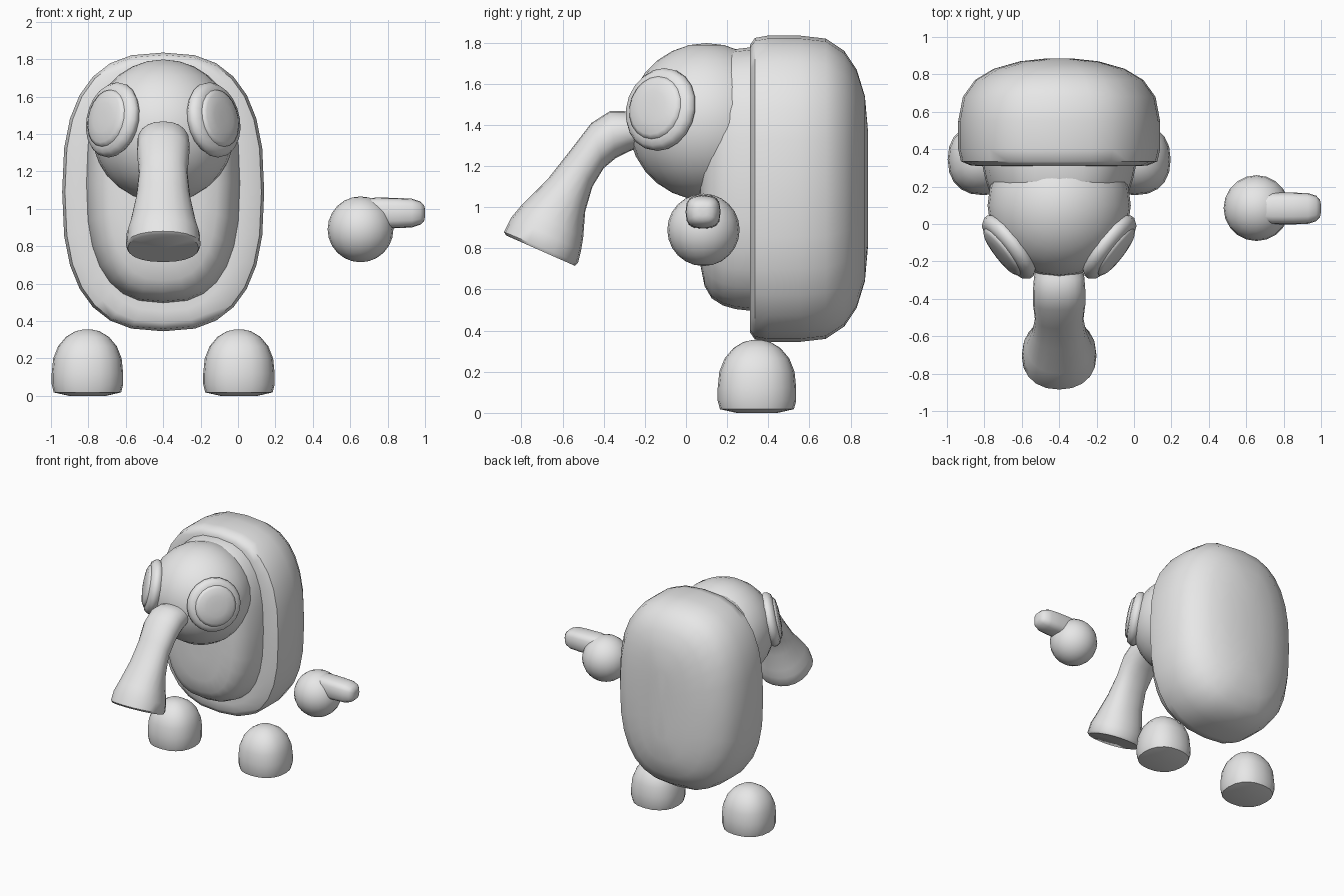
import bpy, bmesh, math
from mathutils import Vector, Matrix

if "Cube" in bpy.data.objects:
    bpy.data.objects.remove(bpy.data.objects["Cube"])

grey = bpy.data.materials.new("plain_grey")
grey.diffuse_color = (0.8, 0.8, 0.8, 1)
grey.use_nodes = True
grey.node_tree.nodes["Principled BSDF"].inputs["Base Color"].default_value = grey.diffuse_color
CX = -0.4  # centre line of the creature


def finish(name, bm, angle=50):
    bmesh.ops.recalc_face_normals(bm, faces=bm.faces)
    mesh = bpy.data.meshes.new(name)
    bm.to_mesh(mesh)
    bm.free()
    mesh.materials.append(grey)
    ob = bpy.data.objects.new(name, mesh)
    bpy.context.collection.objects.link(ob)
    bpy.ops.object.select_all(action='DESELECT')
    ob.select_set(True)
    bpy.context.view_layer.objects.active = ob
    bpy.ops.object.shade_smooth_by_angle(angle=math.radians(angle))
    return ob


def outline(a, b, n, count):
    """Points of a rounded-box outline with half sizes a and b."""
    pts = []
    for i in range(count):
        t = 2 * math.pi * i / count
        c, s = math.cos(t), math.sin(t)
        pts.append((a * math.copysign(abs(c) ** (2 / n), c),
                    b * math.copysign(abs(s) ** (2 / n), s)))
    return pts


def loft(name, sections, angle=50):
    """Skin a list of point rings and close both ends."""
    bm = bmesh.new()
    rings = [[bm.verts.new(p) for p in sec] for sec in sections]
    k = len(rings[0])
    for r0, r1 in zip(rings, rings[1:]):
        for i in range(k):
            j = (i + 1) % k
            bm.faces.new((r0[i], r0[j], r1[j], r1[i]))
    for ring in (rings[0], rings[-1]):
        mid = sum((v.co for v in ring), Vector()) / k
        c = bm.verts.new(mid)
        for i in range(k):
            bm.faces.new((ring[i], ring[(i + 1) % k], c))
    return finish(name, bm, angle)


def loft_y(name, cz, profile, n=2.6, count=28):
    """Rounded block along y from (y, half width, half height)."""
    return loft(name, [[(CX + u, y, cz + v) for u, v in outline(w, h, n, count)]
                       for y, w, h in profile])


def ball(name, centre, radius, seg=20):
    bm = bmesh.new()
    bmesh.ops.create_uvsphere(bm, u_segments=seg, v_segments=seg // 2 + 2, radius=radius,
                              matrix=Matrix.Translation(centre))
    return finish(name, bm)


# Large back shell
loft_y("back_shell", 1.09, [
    (0.31, 0.40, 0.64), (0.312, 0.47, 0.70), (0.335, 0.525, 0.733), (0.40, 0.54, 0.745),
    (0.55, 0.54, 0.745), (0.68, 0.515, 0.73), (0.77, 0.45, 0.67), (0.83, 0.35, 0.58),
    (0.87, 0.21, 0.45), (0.885, 0.07, 0.28)])

# Belly in front of the shell
loft_y("belly", 1.137, [
    (0.35, 0.41, 0.64), (0.31, 0.41, 0.64), (0.24, 0.395, 0.632), (0.18, 0.375, 0.615),
    (0.125, 0.34, 0.58), (0.09, 0.29, 0.52), (0.07, 0.20, 0.42), (0.065, 0.08, 0.25)])

# Head
ball("head", (CX, 0.1, 1.415), 0.383, 24)

# Trunk-like nose: upper (y, z), lower (y, z), half width
trunk = [((-0.18, 1.44), (-0.18, 1.31), 0.12), ((-0.30, 1.467), (-0.28, 1.27), 0.135),
         ((-0.37, 1.467), (-0.34, 1.24), 0.14), ((-0.46, 1.41), (-0.40, 1.19), 0.14),
         ((-0.56, 1.28), (-0.455, 1.10), 0.13), ((-0.67, 1.14), (-0.49, 0.98), 0.145),
         ((-0.80, 1.01), (-0.50, 0.85), 0.175), ((-0.85, 0.95), (-0.51, 0.79), 0.195),
         ((-0.885, 0.88), (-0.525, 0.73), 0.20), ((-0.875, 0.863), (-0.54, 0.715), 0.19)]
sections = []
for top, bottom, w in trunk:
    hi, lo = Vector((CX, *top)), Vector((CX, *bottom))
    mid, half = (hi + lo) / 2, (hi - lo) / 2
    sections.append([mid + half * v + Vector((u, 0, 0))
                     for u, v in outline(w, 1, 2.2, 20)])
loft("nose", sections, 45)

# Eyes: a rounded rim with a domed lens, facing outwards and slightly up
RIM = [(0.12, -0.06), (0.18, -0.04), (0.203, -0.01), (0.203, 0.012), (0.185, 0.038), (0.15, 0.048)]
LENS = [(0.157, 0.03), (0.154, 0.052), (0.135, 0.064), (0.08, 0.073), (0.03, 0.075)]
for side, label in ((-1, "left"), (1, "right")):
    n = Vector((side * 0.78, -0.60, 0.19)).normalized()
    across = Vector((0, 0, 1)).cross(n).normalized()
    up = n.cross(across)
    centre = Vector((CX + side * 0.268, -0.122, 1.475))
    for part, prof in (("eye_rim", RIM), ("eye_lens", LENS)):
        loft(f"{label}_{part}", [[centre + n * d + across * u + up * v
                                  for u, v in outline(r, r, 2, 20)] for r, d in prof])

# Feet
FOOT = [(0.0, 0.10), (0.018, 0.18), (0.06, 0.191), (0.12, 0.191), (0.20, 0.183),
        (0.265, 0.157), (0.315, 0.115), (0.345, 0.065), (0.355, 0.02)]
for x, label in ((-0.805, "left"), (0.005, "right")):
    loft(f"{label}_foot", [[(x + u, 0.345 + v, z) for u, v in outline(r, r, 2.3, 20)]
                           for z, r in FOOT], 40)

# Pointing hand: palm and finger
ball("hand", (0.655, 0.085, 0.89), 0.176)
FINGER = [(0.66, 0.075, 0.075), (0.74, 0.085, 0.083), (0.85, 0.085, 0.081), (0.93, 0.082, 0.077),
          (0.975, 0.068, 0.062), (0.995, 0.045, 0.042), (1.0, 0.02, 0.02)]
loft("finger", [[(x, 0.083 + u, 0.977 + v) for u, v in outline(a, b, 2.9, 16)]
                for x, a, b in FINGER])
